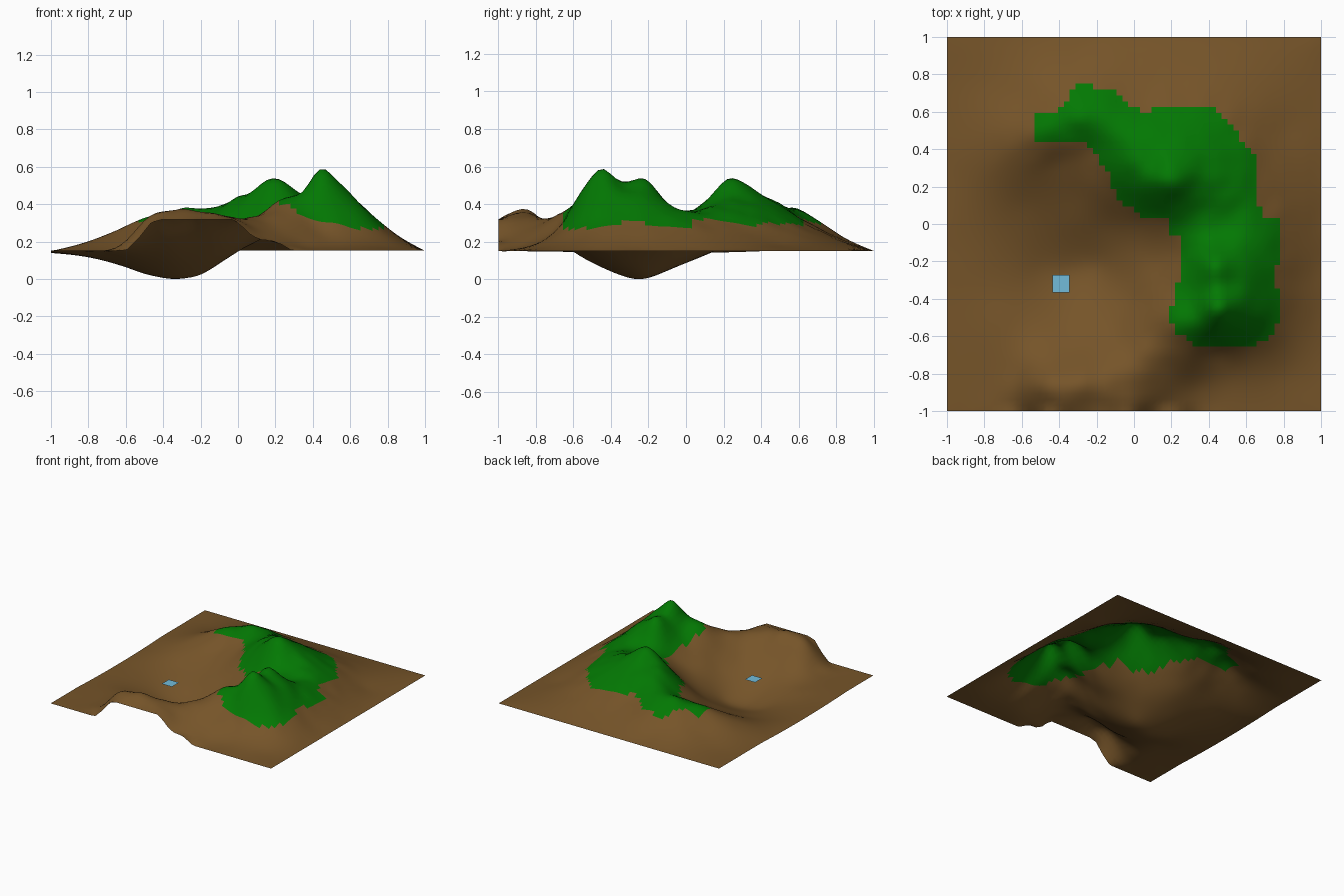
import bpy, bmesh, math
from mathutils import Vector, noise

if "Cube" in bpy.data.objects:
    bpy.data.objects.remove(bpy.data.objects["Cube"])

N = 64           # cells along each side
BASE = 0.153     # height of the outer rim
SOFT = 0.05      # roundness of the hills


def material(name, rgb):
    m = bpy.data.materials.new(name)
    m.diffuse_color = (*rgb, 1)
    m.use_nodes = True
    m.node_tree.nodes["Principled BSDF"].inputs["Base Color"].default_value = m.diffuse_color
    return m


earth = material("brown earth", (0.18, 0.089, 0.022))
grass = material("green grass", (0.001, 0.19, 0.001))
water = material("blue water", (0.17, 0.50, 0.70))

# Spot heights (x, y, z) for each landform
east_mountain = [
    (.45, -.45, .595), (.36, -.45, .48), (.53, -.45, .53), (.60, -.45, .46), (.72, -.40, .34),
    (.45, -.57, .45), (.45, -.66, .30), (.50, -.33, .50), (.43, -.22, .535), (.45, -.10, .41),
    (.60, -.20, .43), (.76, -.15, .30), (.30, -.32, .39), (.28, -.15, .33), (.45, .02, .36),
    (.68, .02, .33), (.23, -.50, .43), (.90, -.30, .20), (.62, -.66, .27), (.80, -.80, .17),
    (.50, -.83, .18)]
north_mountain = [
    (.21, .23, .54), (.15, .24, .53), (.27, .28, .50), (.12, .30, .48), (.01, .35, .45),
    (.20, .36, .48), (.34, .22, .445), (.42, .22, .42), (.55, .20, .37), (.66, .25, .30),
    (.40, .45, .37), (.30, .62, .31), (.20, .10, .41), (.05, .04, .27), (-.10, .16, .28),
    (.22, .00, .33), (.80, .50, .19), (.55, .55, .28), (.30, .80, .22)]
west_ridge = [
    (-.08, .53, .39), (-.28, .57, .38), (-.45, .50, .34), (-.58, .43, .29), (-.75, .30, .20),
    (-.25, .74, .29), (-.22, .40, .31), (-.40, .34, .25), (-.60, .65, .23), (-.80, .75, .17),
    (-.30, .85, .21), (.02, .64, .31)]
basin = [
    (-.35, -.25, .002), (-.20, -.22, .025), (-.10, -.22, .085), (0, -.2, .15), (.15, -.2, .23),
    (-.50, -.25, .03), (-.62, -.25, .072), (-.80, -.20, .118), (-.35, -.38, .035),
    (-.35, -.50, .09), (-.33, -.14, .03), (-.33, .0, .095), (-.30, .15, .17), (-.60, .10, .13),
    (-.70, -.50, .135), (0, -.42, .18), (-.12, 0, .15)]
front_ridge = [
    (-.30, -.85, .37), (-.48, -.87, .335), (-.12, -.83, .35), (.02, -.70, .32), (.12, -.58, .35),
    (-.35, -.60, .15), (-.35, -.72, .25), (-.62, -.80, .18), (-.82, -.80, .15), (.12, -.82, .29),
    (.27, -.75, .29), (-.10, -.60, .21), (.34, -.86, .19)]

# Profile of the raised front rim
front_rim = [(-1, BASE), (-.60, BASE), (-.52, .23), (-.47, .30), (-.41, .32), (-.03, .32),
             (.02, .285), (.07, .235), (.12, .212), (.2, .205), (.29, BASE), (1, BASE)]


def rim_height(x):
    for (x0, z0), (x1, z1) in zip(front_rim, front_rim[1:]):
        if x <= x1:
            return z0 + (z1 - z0) * (x - x0) / (x1 - x0)
    return BASE


def west_height(y):
    """The west rim sags slightly towards the basin."""
    return BASE - .012 * max(0, 1 - ((y + .1) / .55) ** 2)


spots = east_mountain + north_mountain + west_ridge + basin + front_ridge
for i in range(9):
    t = -1 + i / 4
    spots += [(t, 1, BASE), (1, t, BASE), (-1, t, west_height(t))]
for i in range(17):
    spots.append((-1 + i / 8, -1, rim_height(-1 + i / 8)))
spots = list({(round(x, 2), round(y, 2)): (x, y, z) for x, y, z in spots}.values())


def kernel(x0, y0, x1, y1):
    return math.sqrt((x0 - x1) ** 2 + (y0 - y1) ** 2 + SOFT ** 2)


def solve(a):
    """Gaussian elimination on an augmented matrix."""
    n = len(a)
    for c in range(n):
        p = max(range(c, n), key=lambda r: abs(a[r][c]))
        a[c], a[p] = a[p], a[c]
        for r in range(c + 1, n):
            f = a[r][c] / a[c][c]
            if f:
                a[r] = [u - f * v for u, v in zip(a[r], a[c])]
    out = [0] * n
    for r in reversed(range(n)):
        out[r] = (a[r][n] - sum(a[r][k] * out[k] for k in range(r + 1, n))) / a[r][r]
    return out


weights = solve([[kernel(x, y, u, v) for u, v, _ in spots] + [z - BASE] for x, y, z in spots])


def height(x, y):
    z = BASE + sum(w * kernel(x, y, u, v) for w, (u, v, _) in zip(weights, spots))
    # light ruggedness on the high ground only
    z += .012 * noise.noise(Vector((x * 9, y * 9, 3))) * min(1, max(0, (z - .2) / .15))
    z = max(z, 0)
    # settle onto the rim near the border
    edge = BASE
    if y < 0 and 1 + y < 1 - abs(x):
        edge = rim_height(x)
    elif x < 0 and 1 + x < 1 - abs(y):
        edge = west_height(y)
    k = min(1, min(1 - abs(x), 1 - abs(y)) / .035)
    return edge + (z - edge) * k


# Outline of the grassy area seen from above
grass_outline = [
    (-.54, .50), (-.52, .58), (-.42, .58), (-.31, .74), (-.21, .74), (-.19, .71), (-.09, .71),
    (0, .62), (.06, .59), (.08, .61), (.43, .61), (.50, .56), (.60, .42), (.65, .35), (.65, .20),
    (.68, .04), (.775, .04), (.775, -.18), (.75, -.30), (.775, -.36), (.775, -.52), (.73, -.60),
    (.65, -.65), (.33, -.65), (.21, -.56), (.18, -.50), (.23, -.35), (.26, -.20), (.26, -.06),
    (.20, -.05), (.20, .02), (.05, .03), (-.10, .15), (-.12, .25), (-.25, .43), (-.35, .45),
    (-.50, .42)]


def inside(x, y, poly):
    hit = False
    for (x0, y0), (x1, y1) in zip(poly, poly[1:] + poly[:1]):
        if (y0 > y) != (y1 > y) and x < x0 + (x1 - x0) * (y - y0) / (y1 - y0):
            hit = not hit
    return hit


def add_object(name, bm, mats):
    me = bpy.data.meshes.new(name)
    bm.to_mesh(me)
    bm.free()
    for m in mats:
        me.materials.append(m)
    ob = bpy.data.objects.new(name, me)
    bpy.context.collection.objects.link(ob)
    return ob


# Terrain sheet
bm = bmesh.new()
bmesh.ops.create_grid(bm, x_segments=N, y_segments=N, size=1)
for f in bm.faces:
    c = f.calc_center_median()
    f.material_index = int(inside(c.x, c.y, grass_outline))
    f.smooth = True
for v in bm.verts:
    v.co.z = height(v.co.x, v.co.y)
low = min(v.co.z for v in bm.verts)
for v in bm.verts:
    v.co.z -= low
add_object("terrain", bm, [earth, grass])

# Small water patch above the basin
bm = bmesh.new()
bmesh.ops.create_grid(bm, x_segments=3, y_segments=3, size=.046)
pond = add_object("water_patch", bm, [water])
pond.location = (-.39, -.32, .22)
